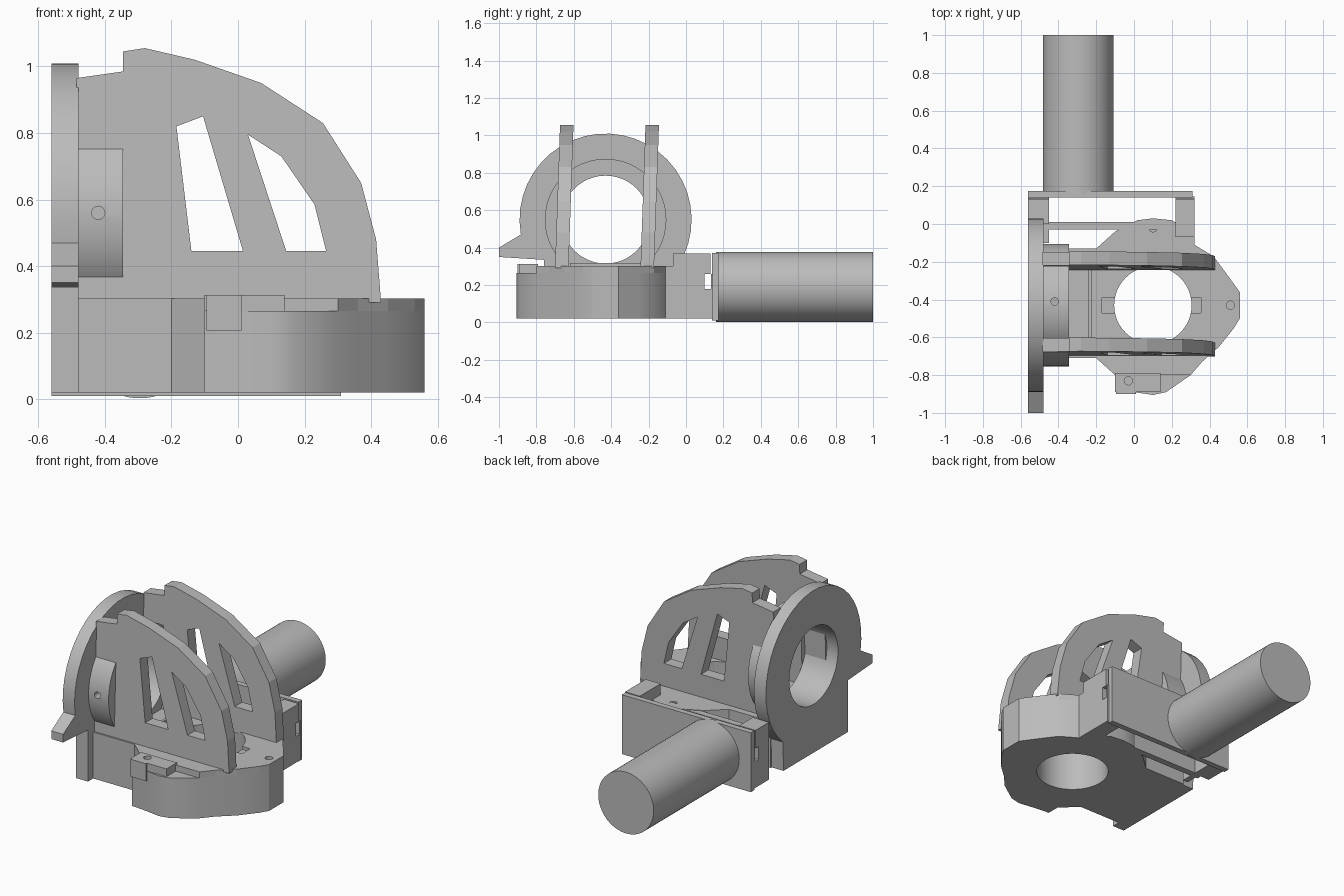
import bpy, bmesh, math
from mathutils import Vector

old = bpy.data.objects.get("Cube")
if old:
    bpy.data.objects.remove(old)

grey = bpy.data.materials.new("plain grey")
grey.use_nodes = True
grey.diffuse_color = (0.5, 0.5, 0.5, 1)
grey.node_tree.nodes["Principled BSDF"].inputs["Base Color"].default_value = (0.5, 0.5, 0.5, 1)


def prism(name, pts, axis, lo, hi):
    """Extrude a flat outline along an axis; points use the other two axes in order."""
    def place(p, d):
        c = list(p)
        c.insert("xyz".index(axis), d)
        return Vector(c)
    bm = bmesh.new()
    face = bm.faces.new([bm.verts.new(place(p, lo)) for p in pts])
    ext = bmesh.ops.extrude_face_region(bm, geom=[face])
    moved = [v for v in ext["geom"] if isinstance(v, bmesh.types.BMVert)]
    bmesh.ops.translate(bm, verts=moved, vec=place((0, 0), hi - lo))
    bmesh.ops.recalc_face_normals(bm, faces=bm.faces)
    mesh = bpy.data.meshes.new(name)
    bm.to_mesh(mesh)
    bm.free()
    mesh.materials.append(grey)
    ob = bpy.data.objects.new(name, mesh)
    bpy.context.collection.objects.link(ob)
    return ob


def box(name, x, y, z):
    return prism(name, [(x[0], y[0]), (x[1], y[0]), (x[1], y[1]), (x[0], y[1])], "z", *z)


def arc(cx, cy, r, start=0, end=360, n=48):
    steps = n if end - start == 360 else n + 1
    angles = [math.radians(start + (end - start) * i / n) for i in range(steps)]
    return [(cx + r * math.cos(a), cy + r * math.sin(a)) for a in angles]


def activate(ob):
    bpy.ops.object.select_all(action="DESELECT")
    ob.select_set(True)
    bpy.context.view_layer.objects.active = ob


def cut(ob, *cutters):
    activate(ob)
    for c in cutters:
        mod = ob.modifiers.new("cut", "BOOLEAN")
        mod.operation = "DIFFERENCE"
        mod.solver = "EXACT"
        mod.object = c
        bpy.ops.object.modifier_apply(modifier=mod.name)
        bpy.data.objects.remove(c)


def smooth(ob):
    activate(ob)
    bpy.ops.object.shade_smooth_by_angle(angle=math.radians(25))


def hole(cx, cy, r, axis, lo, hi, n=48):
    return prism("cutter", arc(cx, cy, r, n=n), axis, lo, hi)


# Motor cylinder and its mounting plate
motor = prism("motor", arc(-0.295, 0.19, 0.187, n=64), "y", 0.16, 1.0)
smooth(motor)
box("motor_plate", (-0.56, 0.31), (0.14, 0.175), (0.01, 0.372))

# Bracket joining the motor plate to the base
for side, x, y in (("right", (-0.56, -0.45), (0.0, 0.145)), ("left", (0.22, 0.32), (-0.07, 0.145))):
    arm = box(side + "_bracket_arm", x, y, (0.02, 0.37))
    cut(arm, box("cutter", (-1, 1), (0.1, 0.135), (0.18, 0.26)),
        box("cutter", (-1, 1), (0.13, 0.2), (0.26, 0.5)))
box("bracket_wall", (-0.5, 0.24), (-0.03, 0.01), (0.02, 0.30))
box("bracket_link", (-0.485, -0.45), (-0.1, 0.01), (0.02, 0.30))
prism("bracket_gusset", [(0.12, -0.07), (0.24, -0.07), (0.24, 0.01), (0.2, 0.01)], "z", 0.02, 0.3)

# Upright side plate: disc with a foot and a pointed tab
CY, CZ = -0.43, 0.55
outline = arc(CY, CZ, 0.46, -50, 190, 28)
outline += [(-1.0, 0.40), (-1.0, 0.35), (-0.76, 0.335), (-0.76, 0.02), (-0.14, 0.02)]
plate = prism("side_plate", outline, "x", -0.56, -0.48)
cut(plate, hole(CY, CZ, 0.235, "x", -1, 0))
smooth(plate)

# Bearing collar behind the side plate, with screw holes
collar = prism("bearing_collar", arc(CY, CZ, 0.325), "x", -0.485, -0.345)
cut(collar, hole(CY, CZ, 0.235, "x", -1, 0),
    hole(-0.42, 0.56, 0.02, "y", -0.8, -0.6, 16),
    hole(-0.42, -0.41, 0.02, "z", 0.7, 1.0, 16))
smooth(collar)

# Base body with a lobed outline
lobes = [(-0.48, -0.71), (-0.2, -0.71), (-0.1, -0.8), (-0.1, -0.88), (0.0, -0.89), (0.1, -0.905),
         (0.17, -0.89), (0.3, -0.8), (0.36, -0.73), (0.45, -0.65), (0.53, -0.55), (0.56, -0.5),
         (0.56, -0.36), (0.48, -0.25), (0.42, -0.17), (0.32, -0.11), (0.32, -0.06), (0.2, 0.02),
         (0.1, 0.03), (0.02, 0.02), (-0.1, -0.04), (-0.2, -0.13), (-0.48, -0.13)]
base = prism("base_body", lobes, "z", 0.02, 0.265)
lid = prism("base_lid", lobes, "z", 0.265, 0.303)
cut(lid, box("cutter", (-1, 1), (-1, -0.8), (0.2, 0.4)))
for part in (base, lid):
    cut(part, hole(0.1, CY, 0.205, "z", 0, 0.5))
cut(lid, box("cutter", (-0.17, 0.355), (-0.47, -0.39), (0.285, 0.4)),
    hole(0.1, -0.02, 0.022, "z", 0.2, 0.4, 16),
    hole(0.51, CY, 0.022, "z", 0.2, 0.4, 16))
smooth(base)

# Front latch block and ridge on the lid
latch = box("front_latch", (-0.1, 0.14), (-0.89, -0.79), (0.265, 0.313))
cut(latch, hole(-0.03, -0.83, 0.022, "z", 0.28, 0.4, 16))
box("latch_tongue", (-0.095, 0.01), (-0.9, -0.86), (0.207, 0.313))
box("lid_ridge", (-0.24, -0.225), (-0.62, -0.2), (0.295, 0.318))

# Pair of curved fins with two windows each, leaning slightly back
fin_outline = [(-0.485, 0.29), (0.43, 0.29), (0.415, 0.48), (0.37, 0.65), (0.255, 0.83), (0.07, 0.95),
               (-0.13, 1.02), (-0.28, 1.055), (-0.345, 1.045), (-0.345, 0.985), (-0.485, 0.965)]
windows = [[(-0.185, 0.82), (-0.105, 0.85), (0.015, 0.445), (-0.14, 0.445)],
           [(0.03, 0.795), (0.13, 0.73), (0.23, 0.585), (0.265, 0.445), (0.145, 0.445)]]
for name, y in (("front_fin", -0.7), ("back_fin", -0.243)):
    fin = prism(name, fin_outline, "y", y, y + 0.072)
    cut(fin, *[prism("cutter", w, "y", y - 0.1, y + 0.2) for w in windows],
        box("cutter", (-0.6, -0.345), (CY - 0.23, CY + 0.23), (0.33, 0.77)))
    for v in fin.data.vertices:
        v.co.y += 0.035 * (v.co.z - 0.3)
